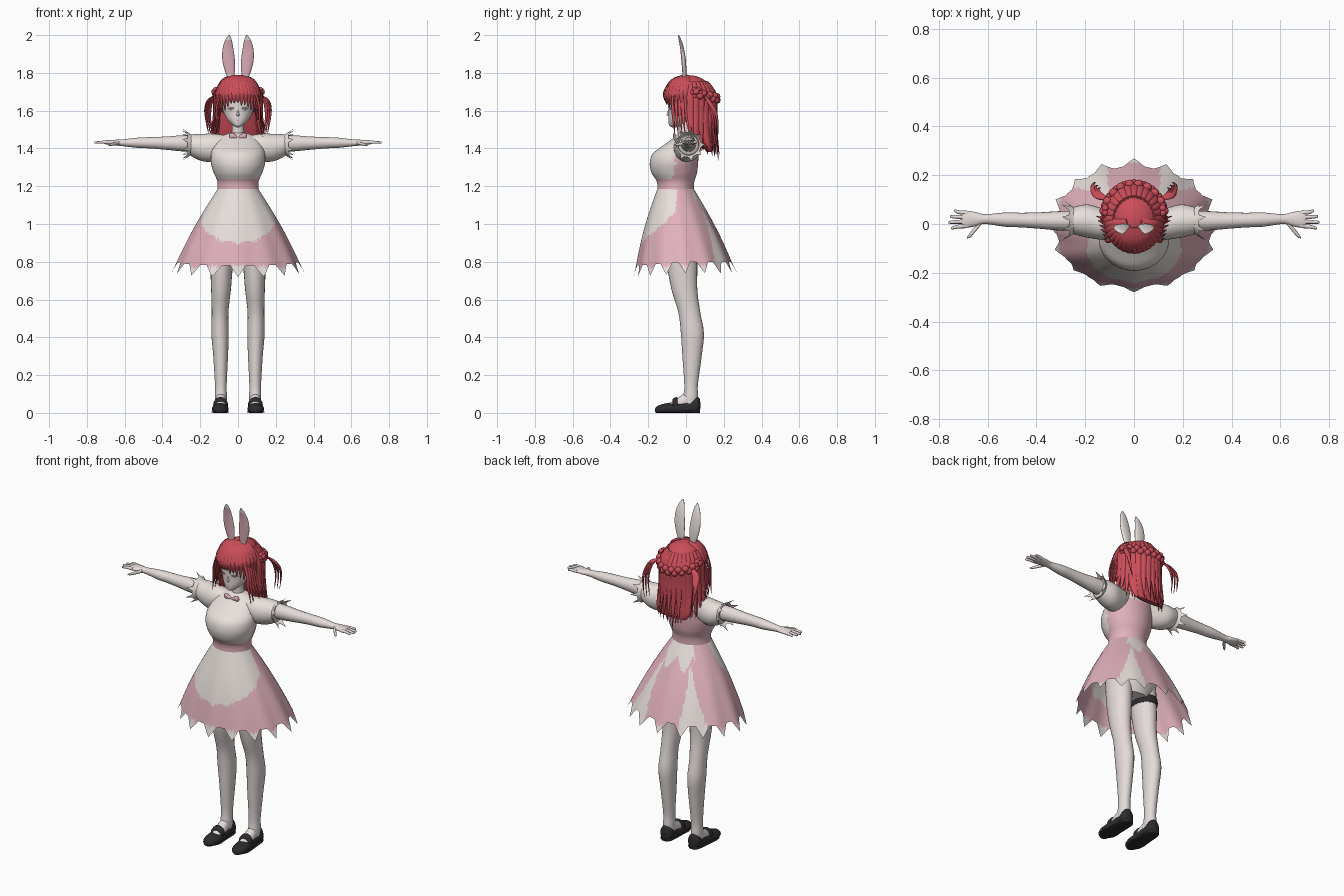
import bpy, bmesh, math, random
from math import sin, cos, pi, radians, degrees, atan2
from mathutils import Vector

random.seed(4)
if "Cube" in bpy.data.objects:
    bpy.data.objects.remove(bpy.data.objects["Cube"], do_unlink=True)


def material(name, rgb):
    m = bpy.data.materials.new(name)
    m.use_nodes = True
    m.diffuse_color = (*rgb, 1)
    m.node_tree.nodes["Principled BSDF"].inputs["Base Color"].default_value = (*rgb, 1)
    return m


WHITE = material("cream white", (0.80, 0.74, 0.71))
SKIN = material("pale skin", (0.78, 0.71, 0.69))
PINK = material("soft pink", (0.75, 0.44, 0.50))
RED = material("rose red", (0.60, 0.075, 0.10))
BLACK = material("soft black", (0.025, 0.025, 0.028))
GREY = material("eye grey", (0.22, 0.17, 0.18))


def finish(bm, name, mats, rule=None, angle=60):
    """Turn a bmesh into a smooth object and colour its faces by a rule."""
    bmesh.ops.recalc_face_normals(bm, faces=bm.faces)
    if rule:
        for f in bm.faces:
            f.material_index = rule(f.calc_center_median(), f.normal)
    me = bpy.data.meshes.new(name)
    bm.to_mesh(me)
    bm.free()
    ob = bpy.data.objects.new(name, me)
    bpy.context.collection.objects.link(ob)
    for m in mats:
        me.materials.append(m)
    bpy.ops.object.select_all(action='DESELECT')
    ob.select_set(True)
    bpy.context.view_layer.objects.active = ob
    bpy.ops.object.shade_smooth_by_angle(angle=radians(angle))
    return ob


def spline(rows, k):
    """Smooth rows of numbers with a Catmull-Rom curve."""
    out = []
    for i in range(len(rows) - 1):
        a, b, c, d = rows[max(i - 1, 0)], rows[i], rows[i + 1], rows[min(i + 2, len(rows) - 1)]
        for s in range(k):
            t = s / k
            out.append([0.5 * (2 * q + (r - p) * t + (2 * p - 5 * q + 4 * r - u) * t * t
                               + (3 * q - p - 3 * r + u) * t ** 3) for p, q, r, u in zip(a, b, c, d)])
    return out + [list(rows[-1])]


def skin_rings(bm, rings, cap=True):
    loops = [[bm.verts.new(p) for p in ring] for ring in rings]
    n = len(loops[0])
    for a, b in zip(loops, loops[1:]):
        for i in range(n):
            bm.faces.new((a[i], a[(i + 1) % n], b[(i + 1) % n], b[i]))
    if cap:
        bm.faces.new(loops[0])
        bm.faces.new(loops[-1])


def tube(name, rows, mats, axis='z', n=32, k=4, rule=None, side=1, floor=False):
    """Loft rows of (position, centre, centre, radius, radius) along an axis."""
    rings = []
    for p, c, d, r, s in spline(rows, k):
        ring = []
        for i in range(n):
            u, v = c + r * cos(2 * pi * i / n), d + s * sin(2 * pi * i / n)
            x, y, z = {'z': (u, v, p), 'x': (p, u, v), 'y': (u, p, v)}[axis]
            ring.append((x * side, y, max(z, 0) if floor else z))
        rings.append(ring)
    bm = bmesh.new()
    skin_rings(bm, rings)
    return finish(bm, name, mats, rule)


def strands(name, paths, mat, n=7, flat=0.6):
    """Sweep tapering locks, each a (points, thickness, tip share) path."""
    bm = bmesh.new()
    for pts, w, tip in paths:
        pts = [Vector(p) for p in spline(pts, 4)]
        rings = []
        for i, p in enumerate(pts):
            t = (pts[min(i + 1, len(pts) - 1)] - pts[max(i - 1, 0)]).normalized()
            out = Vector((p.x, p.y - 0.01, 0.02))
            a = t.cross(out).normalized()
            b = a.cross(t).normalized()
            f = i / (len(pts) - 1)
            r = w * min(0.55 + 2 * f, 1, tip + 2.2 * (1 - f))
            rings.append([p + a * r * cos(2 * pi * j / n) + b * r * flat * sin(2 * pi * j / n) for j in range(n)])
        skin_rings(bm, rings)
    return finish(bm, name, [mat])


# Torso with the bib in front and a dress at the sides and back
def bodice(c, nrm):
    if c.z < 1.235:
        return 1
    return 1 if c.z < 1.41 and c.y > -0.085 + 0.03 * sin((c.z - 1.2) * 12) else 0


tube("bodice", [(1.16, 0, -.055, .112, .097), (1.22, 0, -.055, .108, .098), (1.27, 0, -.062, .128, .12),
                (1.32, 0, -.064, .143, .128), (1.37, 0, -.056, .143, .122), (1.41, 0, -.032, .132, .097),
                (1.45, 0, -.008, .11, .066), (1.475, 0, 0, .065, .045), (1.485, 0, 0, .03, .03)],
     [WHITE, PINK], rule=bodice, k=6, n=48)
tube("neck", [(1.45, 0, .005, .04, .04), (1.5, 0, 0, .032, .034), (1.57, 0, 0, .034, .036)], [SKIN], n=20)
tube("hips", [(.84, 0, -.02, .10, .08), (.95, 0, -.02, .15, .11), (1.1, 0, -.04, .11, .09)], [WHITE])
for s in (1, -1):
    # Neck ribbon
    tube("ribbon", [(.004, -.058, 1.458, .008, .007), (.03, -.062, 1.468, .008, .015),
                    (.045, -.058, 1.462, .006, .014)], [PINK], 'x', 12, side=s)

# Skirt with a ragged hem, rounded apron and pale back panels
bm = bmesh.new()
N, M, rings = 144, 28, []


def hem(a):
    tri = abs((a * 16 / (2 * pi)) % 1 - 0.5) * 2
    return 0.80 - 0.02 * max(0, -sin(a)) - 0.06 * max(0, tri - 0.35) / 0.65


for j in range(M + 1):
    ring = []
    for i in range(N):
        a = 2 * pi * i / N
        z = 1.185 + (hem(a) - 1.185) * j / M
        t = (1.185 - z) / 0.42
        bulge = 0.012 * sin(pi * min(t, 1))
        facet = 1 - 0.03 * t * (1 - cos(12 * a)) / 2
        ring.append(((.108 + .232 * t + bulge) * facet * cos(a),
                     -.055 + .05 * t + (.097 + .165 * t + bulge) * facet * sin(a), z))
    rings.append(ring)
skin_rings(bm, rings, cap=False)


def panels(c, nrm):
    a = degrees(atan2(c.y + .03, c.x))
    front = abs(a + 90)
    if front < 82 and c.z > 0.90 + 0.12 * (front / 70) ** 2:
        return 1
    if c.z < 0.775:
        return 1
    back = abs(a - 90)
    if back < 50 and c.z > 1.09 + 0.035 * cos(radians(back * 8)):
        return 1
    return 1 if abs(back - 38) < 15 * (1.12 - c.z) / 0.32 else 0


finish(bm, "skirt", [PINK, WHITE], panels)

for s, label in ((1, "left"), (-1, "right")):
    # Sleeve, ragged cuff, arm and hand
    tube(label + "_sleeve", [(.07, -.005, 1.42, .05, .05), (.13, 0, 1.405, .064, .073), (.19, .012, 1.405, .068, .072),
                             (.24, .014, 1.415, .058, .06), (.26, .014, 1.422, .05, .05)], [WHITE], 'x', side=s)
    bm, rings = bmesh.new(), []
    for x, r in ((.235, .05), (.25, .056), (.265, .066), (.28, .076)):
        ring = []
        for i in range(36):
            jag = (1 if i % 4 else -1.2) * (r - .05)
            rr, a = r - jag * .35, 2 * pi * i / 36
            ring.append((s * (x - jag * .5), .014 + rr * cos(a), 1.42 + rr * sin(a)))
        rings.append(ring)
    skin_rings(bm, rings, cap=False)
    finish(bm, label + "_cuff", [WHITE], angle=30)
    tube(label + "_arm", [(.2, .012, 1.425, .042, .045), (.3, .013, 1.427, .04, .042), (.38, .014, 1.428, .034, .035),
                          (.46, .016, 1.43, .03, .03), (.53, .018, 1.43, .029, .027), (.61, .02, 1.43, .02, .018),
                          (.65, .02, 1.431, .029, .015), (.69, .019, 1.432, .035, .012),
                          (.705, .019, 1.432, .03, .009)], [SKIN], 'x', 20, side=s)
    for i, tip in enumerate((.738, .755, .76, .75)):
        y = .046 - .018 * i
        tube(label + "_finger", [(.685, y, 1.432, .009, .009), (.72, y + .1 * (y - .02), 1.433, .008, .008),
                                 (tip - .005, y + .3 * (y - .02), 1.431, .006, .006),
                                 (tip, y + .3 * (y - .02), 1.43, .002, .002)], [SKIN], 'x', 10, side=s)
    tube(label + "_thumb", [(.63, .005, 1.43, .012, .01), (.652, -.022, 1.425, .012, .009),
                            (.672, -.045, 1.42, .01, .007), (.685, -.056, 1.417, .003, .003)], [SKIN], 'x', 10, side=s)

    # Leg, shoe, heel and strap
    tube(label + "_leg", [(.95, .08, -.03, .07, .085), (.78, .087, -.02, .06, .08), (.65, .09, -.008, .052, .068),
                          (.53, .095, .018, .044, .058), (.42, .095, .034, .046, .061), (.3, .092, .032, .039, .051),
                          (.15, .091, .027, .031, .036), (.09, .091, .025, .032, .039), (.03, .091, .02, .03, .04)],
         [SKIN], n=24, side=s)
    tube(label + "_foot", [(-.11, .091, .03, .02, .012), (-.06, .091, .038, .032, .03), (0, .091, .06, .03, .045),
                           (.04, .091, .06, .028, .04)], [SKIN], 'y', 20, side=s)
    tube(label + "_shoe", [(-.163, .094, .014, .006, .01), (-.15, .094, .017, .03, .02), (-.11, .094, .02, .043, .03),
                           (-.05, .093, .022, .042, .034), (.01, .091, .026, .036, .042), (.055, .091, .036, .037, .051),
                           (.072, .091, .04, .02, .036), (.076, .091, .04, .004, .01)],
         [BLACK], 'y', 28, side=s, floor=True)
    tube(label + "_sole", [(-.158, .094, .005, .012, .007), (-.11, .094, .005, .045, .007),
                           (-.04, .093, .005, .043, .007), (.05, .091, .008, .038, .012),
                           (.074, .091, .01, .02, .014)], [BLACK], 'y', 24, side=s, floor=True)
    tube(label + "_strap", [(-.072, .092, .04, .037, .03), (-.066, .092, .042, .039, .036),
                            (-.05, .092, .042, .039, .042), (-.044, .092, .042, .036, .038)],
         [BLACK], 'y', 24, side=s)

    # Rabbit ear with a coloured inner face
    tube(label + "_ear", [(1.76, .036, -.008, .013, .008), (1.81, .043, -.009, .026, .011), (1.87, .05, -.013, .033, .012),
                          (1.93, .053, -.021, .028, .01), (1.975, .05, -.032, .017, .007), (2.0, .047, -.04, .003, .003)],
         [WHITE, PINK], n=32, k=6, side=s,
         rule=lambda c, nrm: int(nrm.y < -.75 and 1.79 < c.z < 1.975))

# Garter on one thigh
tube("garter", [(.815, -.086, -.022, .062, .082), (.825, -.086, -.022, .067, .087),
                (.85, -.085, -.023, .068, .088), (.86, -.085, -.023, .062, .083)], [BLACK])


# Head with eyes and mouth as coloured faces
def face(c, nrm):
    if c.y > -.03:
        return 0
    x = abs(c.x) - .037
    if (x / .019) ** 2 + ((c.z - 1.612) / .009) ** 2 < 1:
        return 1
    return 2 if (c.x / .011) ** 2 + ((c.z - 1.546) / .0025) ** 2 < 1 else 0


tube("head", [(1.512, 0, -.062, .008, .012), (1.522, 0, -.056, .026, .033), (1.55, 0, -.035, .055, .058),
              (1.585, 0, -.018, .074, .075), (1.62, 0, -.01, .083, .084), (1.67, 0, .002, .09, .095),
              (1.72, 0, .008, .08, .085), (1.76, 0, .01, .04, .04)], [SKIN, GREY, PINK], n=96, k=8, rule=face)
tube("nose", [(1.572, 0, -.09, .006, .006), (1.58, 0, -.094, .007, .009), (1.605, 0, -.09, .003, .004)], [SKIN], n=10)

# Hair cap, open in front of the face
bm = bmesh.new()
bmesh.ops.create_uvsphere(bm, u_segments=48, v_segments=32, radius=1)
for v in bm.verts:
    v.co = (v.co.x * .114, v.co.y * .128 + .018, v.co.z * .115 + 1.672)
gone = [f for f in bm.faces if f.calc_center_median().z < 1.68 and f.calc_center_median().y < -.02]
bmesh.ops.delete(bm, geom=gone, context='FACES')
finish(bm, "hair_cap", [RED])
tube("back_hair_core", [(1.70, 0, .07, .10, .07), (1.60, 0, .08, .11, .068), (1.5, 0, .095, .115, .05),
                        (1.42, 0, .115, .11, .032), (1.38, 0, .125, .09, .015)], [RED])


def around(a, rx, ry, z):
    return (rx * cos(radians(a)), .015 + ry * sin(radians(a)), z)


# Crown and fringe locks
locks = []
for i in range(17):
    a = -172 + 164 * i / 16
    end = 1.635 - .10 * abs((a + 90) / 82) ** 2 + random.uniform(-.012, .012)
    locks.append(([around(a, .03, .03, 1.785), around(a, .082, .088, 1.757), around(a, .112, .125, 1.70),
                   around(a, .113, .125, 1.66), around(a, .104, .117, end)], .017, .05))
strands("fringe", locks, RED)

# Long locks down the back
locks = []
for layer, (rx, ry, w) in enumerate(((.118, .138, .021), (.108, .125, .022))):
    for i in range(15):
        a = 4 + 172 * i / 14 + 5 * layer
        back = sin(radians(min(a, 180)))
        end = 1.45 - .10 * back + random.uniform(-.025, .025)
        locks.append(([around(a, rx * .7, ry * .7, 1.752), around(a, rx, ry, 1.68), around(a, rx * 1.02, ry, 1.58),
                       around(a, rx * 1.12, ry * (.95 + .1 * back), 1.49),
                       around(a, rx * 1.2, ry * (.95 + .22 * back), end)], w, .05))
strands("back_locks", locks, RED)

# Thin side locks framing the face, and loose tails beside the braid
locks = []
for s in (1, -1):
    for i in range(6):
        y = -.07 + .018 * i
        locks.append(([(s * .095, y, 1.69), (s * .112, y, 1.62), (s * (.115 + .003 * i), y + .004, 1.55),
                       (s * (.125 + .006 * i), y + .012, 1.46 + random.uniform(0, .05))], .009, .05))
    for i in range(3):
        locks.append(([(s * .11, .10, 1.68), (s * (.14 + .01 * i), .12, 1.65), (s * (.15 + .01 * i), .14 + .01 * i, 1.58),
                       (s * (.135 + .01 * i), .15 + .01 * i, 1.47)], .012, .05))
strands("side_locks", locks, RED)

# Braid round the back of the head with a rosette at each end
bm = bmesh.new()


def bead(p, r):
    made = bmesh.ops.create_icosphere(bm, subdivisions=2, radius=r)
    bmesh.ops.translate(bm, verts=made["verts"], vec=p)


for i in range(19):
    a = 15 + 150 * i / 18
    bead(around(a, .128, .15, 1.70 - .035 * sin(radians(a)) + .009 * (-1) ** i), .019)
for s in (1, -1):
    for i in range(6):
        bead((s * .118, .055 + .02 * cos(i * pi / 3), 1.695 + .02 * sin(i * pi / 3)), .014)
finish(bm, "braid", [RED])
